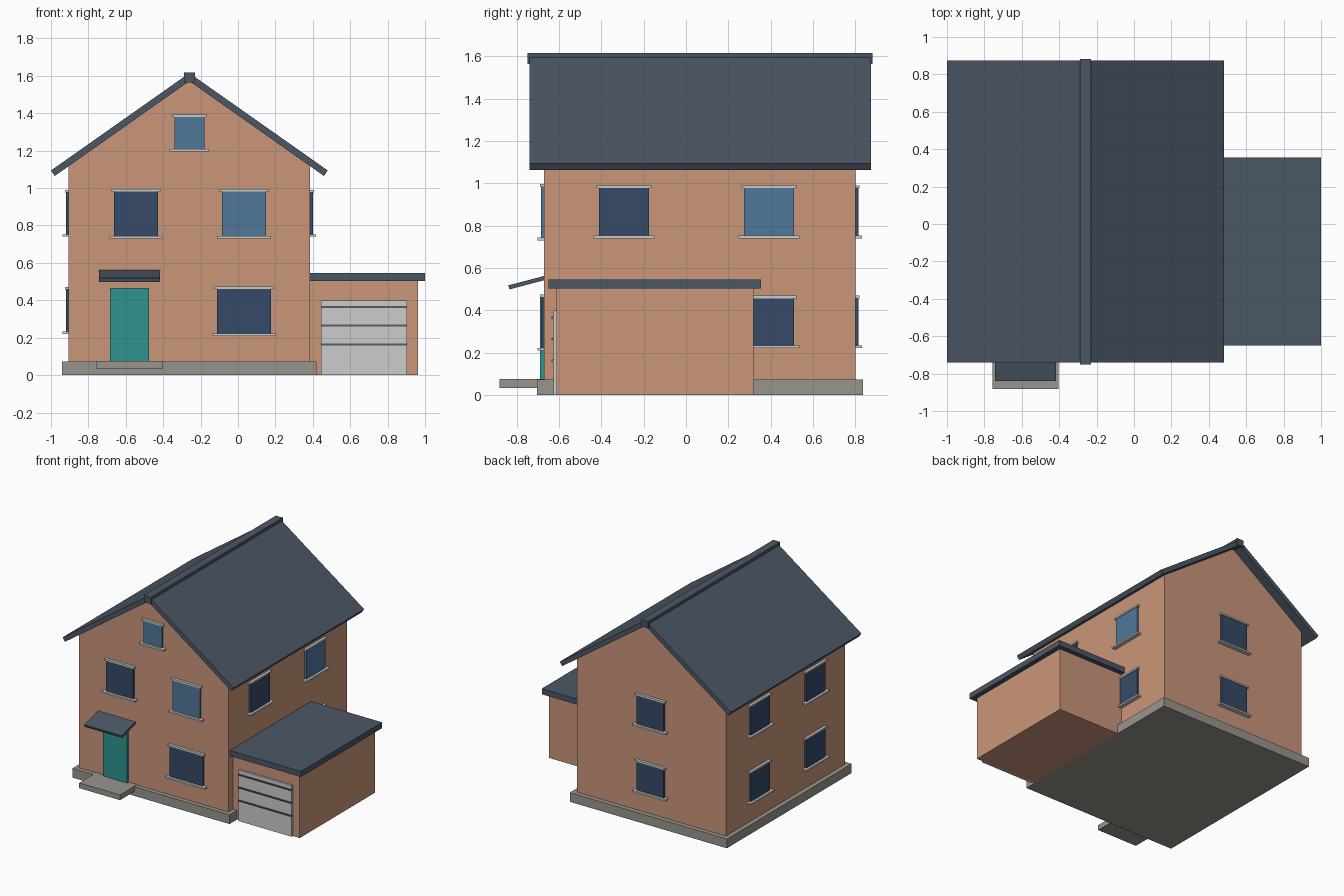
import bpy, bmesh

if "Cube" in bpy.data.objects:
    bpy.data.objects.remove(bpy.data.objects["Cube"])


def material(name, rgb):
    """Flat colour given as 0-255 sRGB, stored as linear."""
    lin = [((c / 255 + 0.055) / 1.055) ** 2.4 for c in rgb]
    m = bpy.data.materials.new(name)
    m.diffuse_color = (*lin, 1)
    m.use_nodes = True
    m.node_tree.nodes["Principled BSDF"].inputs["Base Color"].default_value = m.diffuse_color
    return m


WALL = material("terracotta wall", (202, 150, 122))
STONE = material("grey stone", (153, 149, 141))
SLATE = material("blue slate", (75, 87, 101))
TEAL = material("teal door", (46, 147, 142))
DARK = material("dark glass", (53, 74, 103))
LIGHT = material("light glass", (80, 119, 154))
TRIM = material("pale trim", (203, 204, 204))
GROOVE = material("dark groove", (88, 90, 93))


def finish(name, bm, mat):
    bmesh.ops.recalc_face_normals(bm, faces=bm.faces)
    mesh = bpy.data.meshes.new(name)
    bm.to_mesh(mesh)
    bm.free()
    mesh.materials.append(mat)
    ob = bpy.data.objects.new(name, mesh)
    bpy.context.collection.objects.link(ob)
    return ob


def box(name, x, y, z, mat):
    """Box from (min, max) ranges."""
    bm = bmesh.new()
    bmesh.ops.create_cube(bm, size=1)
    for v in bm.verts:
        v.co = [r[0] if c < 0 else r[1] for c, r in zip(v.co, (x, y, z))]
    return finish(name, bm, mat)


def prism(name, profile, axis, lo, hi, mat):
    """Extrude a 2D profile along x (profile is y,z) or y (profile is x,z)."""
    bm = bmesh.new()
    put = (lambda p: (lo, *p)) if axis == 'x' else (lambda p: (p[0], lo, p[1]))
    face = bm.faces.new([bm.verts.new(put(p)) for p in profile])
    ext = bmesh.ops.extrude_face_region(bm, geom=[face])
    i = 'xy'.index(axis)
    for v in ext['geom']:
        if isinstance(v, bmesh.types.BMVert):
            v.co[i] = hi
    return finish(name, bm, mat)


# Main dimensions
CX, HALF = -0.26, 0.645
X0, X1, Y0, Y1 = CX - HALF, CX + HALF, -0.67, 0.80
SLOPE, APEX = 0.705, 1.572          # underside of the roof


def under(dx):
    return APEX - SLOPE * dx


# House body with gables, on a plinth
prism("house_walls", [(X0, 0.03), (X1, 0.03), (X1, under(HALF)), (CX, APEX),
                      (X0, under(HALF))], 'y', Y0, Y1, WALL)
box("plinth", (X0 - 0.035, X1 + 0.035), (Y0 - 0.035, Y1 + 0.037), (0, 0.072), STONE)

# Roof slopes and ridge cap
for side, name in ((-1, "roof_left"), (1, "roof_right")):
    prism(name, [(CX, APEX), (CX + side * 0.72, under(0.72)),
                 (CX + side * 0.74, under(0.74) + 0.044), (CX, APEX + 0.043)],
          'y', -0.74, 0.874, SLATE)
box("ridge_cap", (CX - 0.03, CX + 0.03), (-0.75, 0.882), (1.564, 1.617), SLATE)

# Front door, step and sloping canopy
box("front_door", (-0.684, -0.477), (-0.69, -0.65), (0.072, 0.467), TEAL)
box("door_step", (-0.757, -0.404), (-0.882, -0.66), (0.034, 0.075), STONE)
prism("door_canopy", [(-0.66, 0.565), (-0.84, 0.518), (-0.834, 0.499), (-0.66, 0.545)],
      'x', -0.743, -0.418, SLATE)

# Garage with flat roof and slatted door
box("garage_walls", (X1 - 0.01, 0.963), (-0.612, 0.318), (0, 0.51), WALL)
box("garage_roof", (X1 - 0.005, 1.0), (-0.65, 0.355), (0.502, 0.546), SLATE)
box("garage_door", (0.444, 0.904), (-0.627, -0.60), (0, 0.40), TRIM)
for z in (0.365, 0.265, 0.163):
    box("garage_door_groove", (0.444, 0.904), (-0.635, -0.61), (z - 0.005, z + 0.005), GROOVE)


# Windows: pane, projecting sill and lintel on any wall
def window(wall, u, z0, z1, w, glass):
    plane, sign, along_x = {'front': (Y0, -1, True), 'back': (Y1, 1, True),
                            'left': (X0, -1, False), 'right': (X1, 1, False)}[wall]
    for part, half, depth, z, mat in (
            ("pane", w / 2, 0.015, (z0, z1), glass),
            ("sill", w / 2 + 0.026, 0.033, (z0 - 0.013, z0), TRIM),
            ("lintel", w / 2 + 0.013, 0.021, (z1, z1 + 0.013), TRIM)):
        along = (u - half, u + half)
        out = tuple(sorted((plane - sign * 0.01, plane + sign * depth)))
        x, y = (along, out) if along_x else (out, along)
        box(f"{wall}_window_{part}", x, y, z, mat)


UPPER, LOWER = (0.753, 0.977), (0.234, 0.457)
window('front', -0.546, 0.744, 0.983, 0.236, DARK)
window('front', 0.032, 0.744, 0.983, 0.236, LIGHT)
window('front', 0.032, 0.223, 0.461, 0.288, DARK)
window('front', CX, 1.208, 1.381, 0.16, LIGHT)
for level in (UPPER, LOWER):
    window('back', CX, *level, 0.236, DARK)
    for y in (-0.293, 0.392):
        window('left', y, *level, 0.236, DARK)
window('right', -0.293, *UPPER, 0.236, DARK)
window('right', 0.392, *UPPER, 0.236, LIGHT)
window('right', 0.392, *LOWER, 0.236, DARK)
